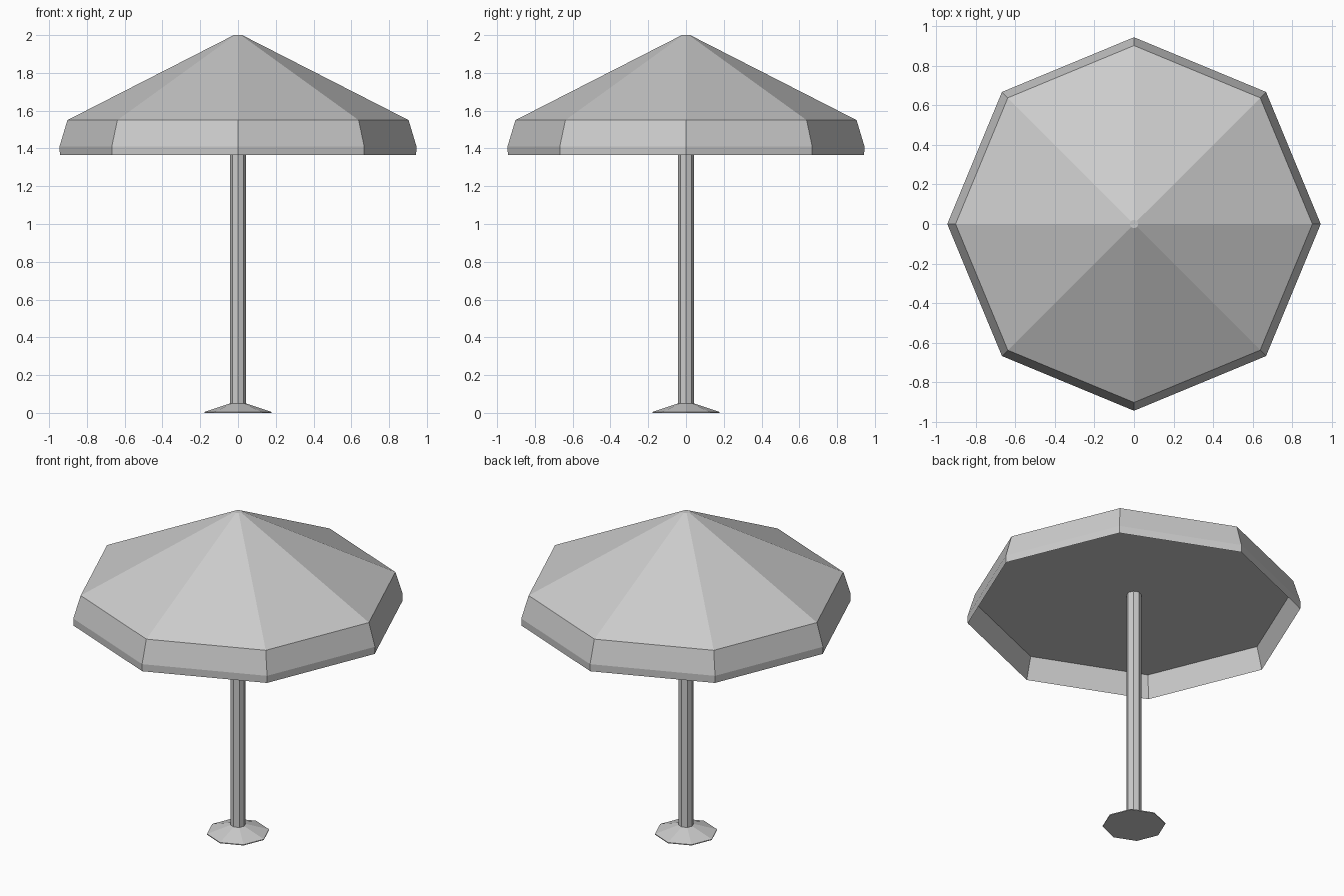
import bpy
import bmesh
from math import cos, sin, pi

cube = bpy.data.objects.get("Cube")
if cube:
    bpy.data.objects.remove(cube, do_unlink=True)

SIDES = 8

grey = bpy.data.materials.new("plain_grey")
grey.use_nodes = True
colour = (0.6, 0.6, 0.6, 1)
grey.diffuse_color = colour
grey.node_tree.nodes["Principled BSDF"].inputs["Base Color"].default_value = colour


def lathe(name, profile):
    """Turn a (radius, height) profile into a flat-sided solid with capped ends."""
    bm = bmesh.new()
    rings = []
    for radius, z in profile:
        angles = [2 * pi * i / SIDES for i in range(SIDES)]
        rings.append([bm.verts.new((radius * cos(a), radius * sin(a), z)) for a in angles])
    for low, high in zip(rings, rings[1:]):
        for i in range(SIDES):
            j = (i + 1) % SIDES
            bm.faces.new((low[i], low[j], high[j], high[i]))
    bm.faces.new(rings[0])
    bm.faces.new(rings[-1])
    bmesh.ops.recalc_face_normals(bm, faces=bm.faces)
    mesh = bpy.data.meshes.new(name)
    bm.to_mesh(mesh)
    bm.free()
    mesh.materials.append(grey)
    obj = bpy.data.objects.new(name, mesh)
    bpy.context.collection.objects.link(obj)
    return obj


# Low flared foot
lathe("base", [(0.178, 0), (0.178, 0.005), (0.043, 0.05)])

# Straight post up to the ceiling of the canopy
lathe("pole", [(0.043, 0.045), (0.043, 1.505)])

# Canopy: recessed ceiling, inner wall, thin rim, valance, sloped roof
lathe("canopy", [
    (0.908, 1.503),
    (0.943, 1.365),
    (0.945, 1.41),
    (0.903, 1.55),
    (0.022, 2.0),
])
